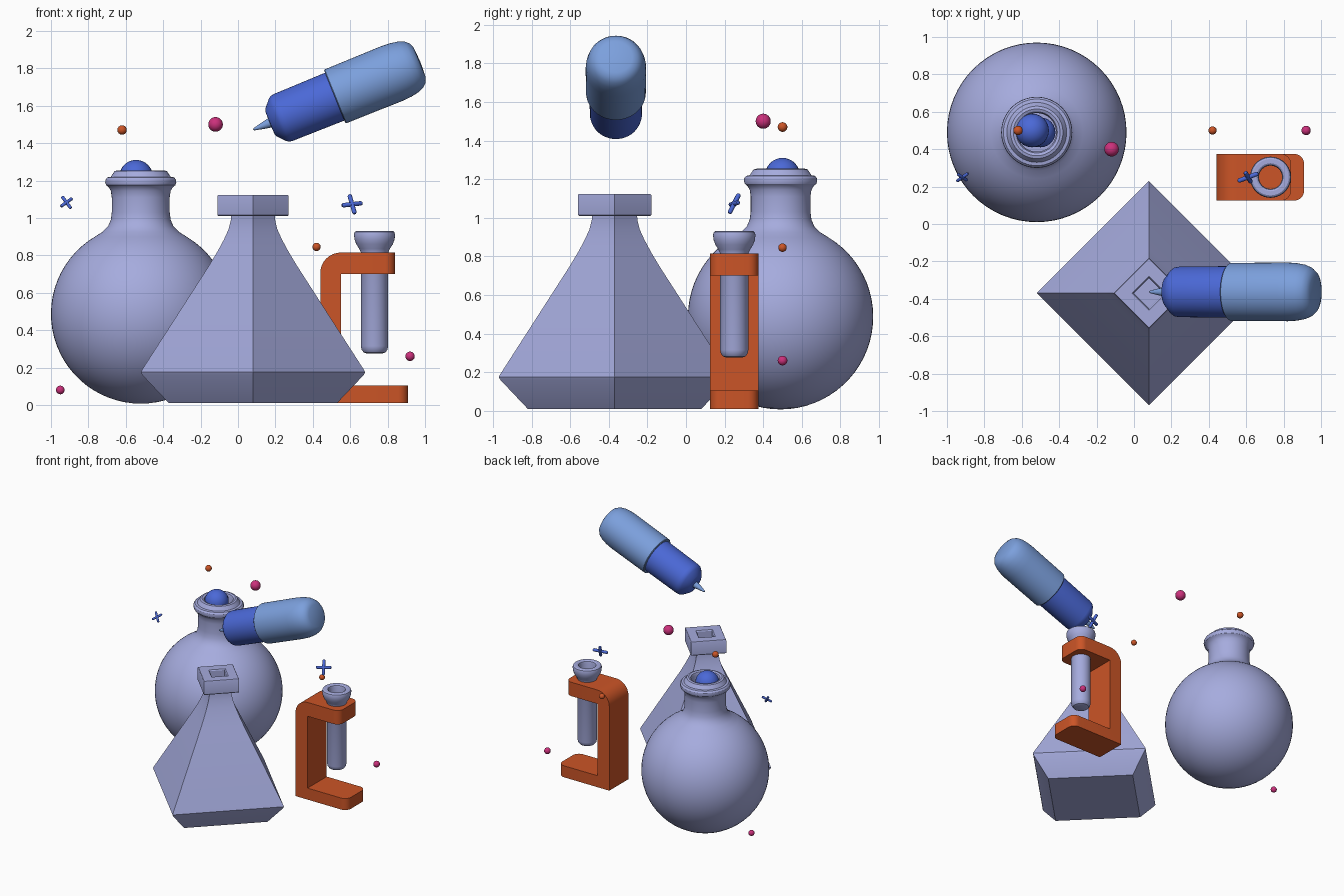
import bpy, bmesh, math
from mathutils import Vector, Matrix

if "Cube" in bpy.data.objects:
    bpy.data.objects.remove(bpy.data.objects["Cube"])


def material(name, rgb):
    m = bpy.data.materials.new(name)
    m.diffuse_color = (*rgb, 1)
    m.use_nodes = True
    m.node_tree.nodes["Principled BSDF"].inputs["Base Color"].default_value = m.diffuse_color
    return m


GLASS = material("glass", (0.38, 0.41, 0.73))
ORANGE = material("orange", (0.60, 0.09, 0.02))
PINK = material("pink", (0.60, 0.03, 0.20))
BLUE = material("blue", (0.07, 0.14, 0.68))
LIGHT = material("light_blue", (0.20, 0.35, 0.72))


def finish(bm, name, mat, loc=(0, 0, 0), direction=None, angle=32):
    bmesh.ops.recalc_face_normals(bm, faces=bm.faces)
    me = bpy.data.meshes.new(name)
    bm.to_mesh(me)
    bm.free()
    me.shade_smooth()
    me.set_sharp_from_angle(angle=math.radians(angle))
    me.materials.append(mat)
    ob = bpy.data.objects.new(name, me)
    bpy.context.collection.objects.link(ob)
    ob.location = loc
    if direction:
        ob.rotation_mode = 'QUATERNION'
        ob.rotation_quaternion = Vector((0, 0, 1)).rotation_difference(Vector(direction))
    return ob


def lathe(name, profile, mat, loc, n=48, direction=None):
    """Revolve (radius, height) points around the local z axis."""
    bm = bmesh.new()
    rings = []
    for r, z in profile:
        if r < 1e-6:
            rings.append([bm.verts.new((0, 0, z))] * n)
        else:
            rings.append([bm.verts.new((r * math.cos(math.tau * i / n),
                                        r * math.sin(math.tau * i / n), z)) for i in range(n)])
    for a, b in zip(rings, rings[1:]):
        for i in range(n):
            j = (i + 1) % n
            bm.faces.new(list(dict.fromkeys((a[i], a[j], b[j], b[i]))))
    return finish(bm, name, mat, loc, direction)


def ball(name, loc, r, mat):
    bm = bmesh.new()
    bmesh.ops.create_uvsphere(bm, u_segments=24, v_segments=16, radius=r)
    return finish(bm, name, mat, loc)


# round flask: sphere belly, neck, flared lip, hollow mouth
belly = [(0.48 * math.sin(t), 0.487 - 0.48 * math.cos(t))
         for t in [math.radians(149) * i / 28 for i in range(29)]]
lathe("round_flask", belly + [
    (0.205, 0.925), (0.175, 0.955), (0.160, 0.99), (0.155, 1.03), (0.155, 1.11),
    (0.160, 1.145), (0.172, 1.165), (0.185, 1.175), (0.190, 1.19), (0.188, 1.205),
    (0.178, 1.217), (0.160, 1.22), (0.150, 1.235), (0.140, 1.25), (0.125, 1.254),
    (0.110, 1.248), (0.103, 1.23), (0.103, 0.95), (0, 0.95)], GLASS, (-0.52, 0.49, 0), 64)
ball("flask_bubble_top", (-0.545, 0.50, 1.22), 0.09, BLUE)
ball("flask_bubble_lower", (-0.50, 0.49, 1.09), 0.08, BLUE)

# four-sided flask with square collar and recessed mouth
lathe("square_flask", [
    (0, 0.01), (0.45, 0.01), (0.592, 0.16), (0.60, 0.175), (0.592, 0.19),
    (0.235, 0.745), (0.19, 0.82), (0.155, 0.885), (0.13, 0.94), (0.118, 0.99),
    (0.117, 1.01), (0.185, 1.01), (0.19, 1.015), (0.19, 1.117), (0.185, 1.123),
    (0.09, 1.123)], GLASS, (0.08, -0.37, 0), 4)
# mouth is a separate round insert set in the collar
bpy.data.objects["square_flask"].name = "square_flask"
lathe("square_flask_mouth", [
    (0.09, 1.123), (0.082, 1.115), (0.08, 0.95), (0, 0.95)], GLASS, (0.08, -0.37, 0), 4)

# C-shaped stand: extruded outline with rounded back corner and arm tips
outline = [(0.44, 0.01), (0.91, 0.01), (0.91, 0.105), (0.55, 0.105),
           (0.55, 0.70), (0.84, 0.70), (0.84, 0.815), (0.44, 0.815)]
bm = bmesh.new()
face = bm.faces.new([bm.verts.new((x, 0.125, z)) for x, z in outline])
ext = bmesh.ops.extrude_face_region(bm, geom=[face])
bmesh.ops.translate(bm, vec=(0, 0.25, 0),
                    verts=[g for g in ext["geom"] if isinstance(g, bmesh.types.BMVert)])


def bevel(test, width):
    edges = [e for e in bm.edges if test(*[v.co for v in e.verts])]
    bmesh.ops.bevel(bm, geom=edges, offset=width, segments=8, profile=0.5, affect='EDGES')


bevel(lambda a, b: a.x > 0.8 and abs(a.x - b.x) < 0.001 and abs(a.z - b.z) > 0.05, 0.055)
bevel(lambda a, b: max(a.x, b.x) < 0.45 and min(a.z, b.z) > 0.8, 0.11)
finish(bm, "tube_stand", ORANGE)

# test tube, passing through the upper arm
lathe("test_tube", [
    (0, 0.275), (0.04, 0.275), (0.058, 0.281), (0.069, 0.295), (0.073, 0.315),
    (0.073, 0.815), (0.082, 0.835), (0.098, 0.86), (0.107, 0.885), (0.110, 0.91),
    (0.106, 0.925), (0.097, 0.931), (0.075, 0.931), (0.066, 0.925), (0.062, 0.91),
    (0.062, 0.40), (0, 0.40)], GLASS, (0.73, 0.25, 0), 40)

# dropper: nib, body and bulb share one tilted axis
axis, tip = (0.927, 0, 0.375), (0.081, -0.363, 1.472)
lathe("dropper_nib", [(0, 0), (0.006, 0.004), (0.016, 0.045), (0.022, 0.075),
                      (0.030, 0.12), (0, 0.12)], LIGHT, tip, 24, axis)
lathe("dropper_body", [(0, 0.095), (0.065, 0.097), (0.080, 0.103), (0.122, 0.140),
                       (0.132, 0.155), (0.135, 0.175), (0.138, 0.49), (0, 0.49)],
      BLUE, tip, 48, axis)
lathe("dropper_bulb", [(0, 0.47), (0.150, 0.47), (0.155, 0.475), (0.157, 0.80),
                       (0.154, 0.85), (0.146, 0.895), (0.132, 0.928), (0.112, 0.950),
                       (0.085, 0.960), (0, 0.965)], LIGHT, tip, 48, axis)

# floating dots
for i, (x, y, z, r, m) in enumerate([
        (-0.12, 0.40, 1.50, 0.039, PINK), (0.92, 0.50, 0.26, 0.025, PINK),
        (-0.95, 0.50, 0.08, 0.023, PINK), (-0.62, 0.50, 1.47, 0.025, ORANGE),
        (0.42, 0.50, 0.845, 0.022, ORANGE)]):
    ball(f"floating_dot_{i + 1}", (x, y, z), r, m)


# crossed-rod sparkles
def sparkle(name, loc, size, dirs):
    for i, d in enumerate(dirs):
        h, r = size, size * 0.2
        lathe(f"{name}_rod_{i + 1}", [(0, -h), (r * 0.7, -h * 0.96), (r, -h * 0.85),
              (r, h * 0.85), (r * 0.7, h * 0.96), (0, h)], BLUE, loc, 16, d)


sparkle("sparkle_right", (0.61, 0.25, 1.073), 0.06, [(0.92, 0.35, 0.1), (-0.25, 0.45, 0.88)])
sparkle("sparkle_left", (-0.917, 0.25, 1.083), 0.044, [(0.7, 0.5, 0.5), (-0.6, 0.4, 0.8)])
